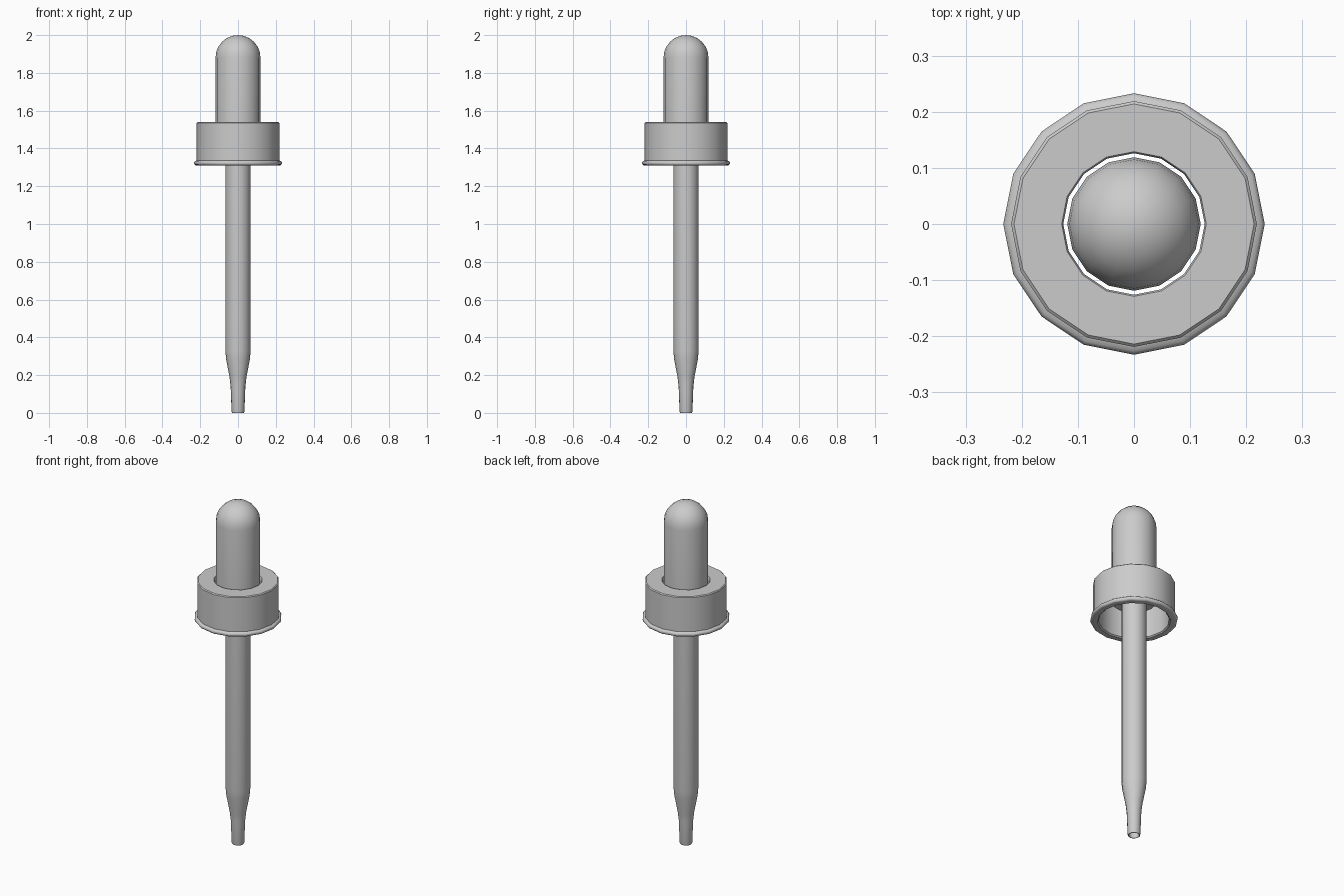
import bpy, bmesh, math

if "Cube" in bpy.data.objects:
    bpy.data.objects.remove(bpy.data.objects["Cube"])

SIDES = 16


def lathe(name, profile, closed=False, angle=40):
    """Spin an (r, z) profile round the z axis; r = 0 makes a pole."""
    bm = bmesh.new()
    rings = []
    for r, z in profile:
        if r == 0:
            rings.append([bm.verts.new((0, 0, z))] * SIDES)
        else:
            rings.append([bm.verts.new((r * math.cos(2 * math.pi * i / SIDES),
                                        r * math.sin(2 * math.pi * i / SIDES), z))
                          for i in range(SIDES)])
    pairs = list(zip(rings, rings[1:]))
    if closed:
        pairs.append((rings[-1], rings[0]))
    for a, b in pairs:
        for i in range(SIDES):
            j = (i + 1) % SIDES
            quad = list(dict.fromkeys([a[i], a[j], b[j], b[i]]))
            bm.faces.new(quad)
    bmesh.ops.recalc_face_normals(bm, faces=bm.faces)
    mesh = bpy.data.meshes.new(name)
    bm.to_mesh(mesh)
    bm.free()
    obj = bpy.data.objects.new(name, mesh)
    bpy.context.collection.objects.link(obj)
    bpy.ops.object.select_all(action='DESELECT')
    obj.select_set(True)
    bpy.context.view_layer.objects.active = obj
    bpy.ops.object.shade_smooth_by_angle(angle=math.radians(angle))
    return obj


# Glass tube: open hollow pipette with a narrowed tip
lathe("glass_tube", [
    (0.028, 0.0), (0.032, 0.0), (0.034, 0.008), (0.039, 0.14), (0.045, 0.19),
    (0.063, 0.285), (0.067, 0.33), (0.067, 1.5),
    (0.055, 1.5), (0.055, 0.33), (0.034, 0.19), (0.027, 0.14)], closed=True)

# Rubber bulb: straight sides with a hemispherical dome
R, Z = 0.119, 1.881
dome = [(R * math.cos(math.radians(a)), Z + R * math.sin(math.radians(a)))
        for a in range(0, 90, 15)]
lathe("rubber_bulb", [(0.066, 1.43), (R, 1.43)] + dome + [(0, 2.0)])

# Screw cap: hollow collar with a top hole and a rolled bead at the bottom rim
bead = [(0.2205 + 0.0125 * math.cos(math.radians(a)),
         1.3225 + 0.0125 * math.sin(math.radians(a)))
        for a in range(-90, 61, 30)]
lathe("screw_cap", [
    (0.126, 1.51), (0.126, 1.534), (0.129, 1.54), (0.214, 1.54), (0.219, 1.535),
    (0.219, 1.336)] + bead[::-1] + [
    (0.195, 1.31), (0.188, 1.316), (0.188, 1.51)], closed=True)
